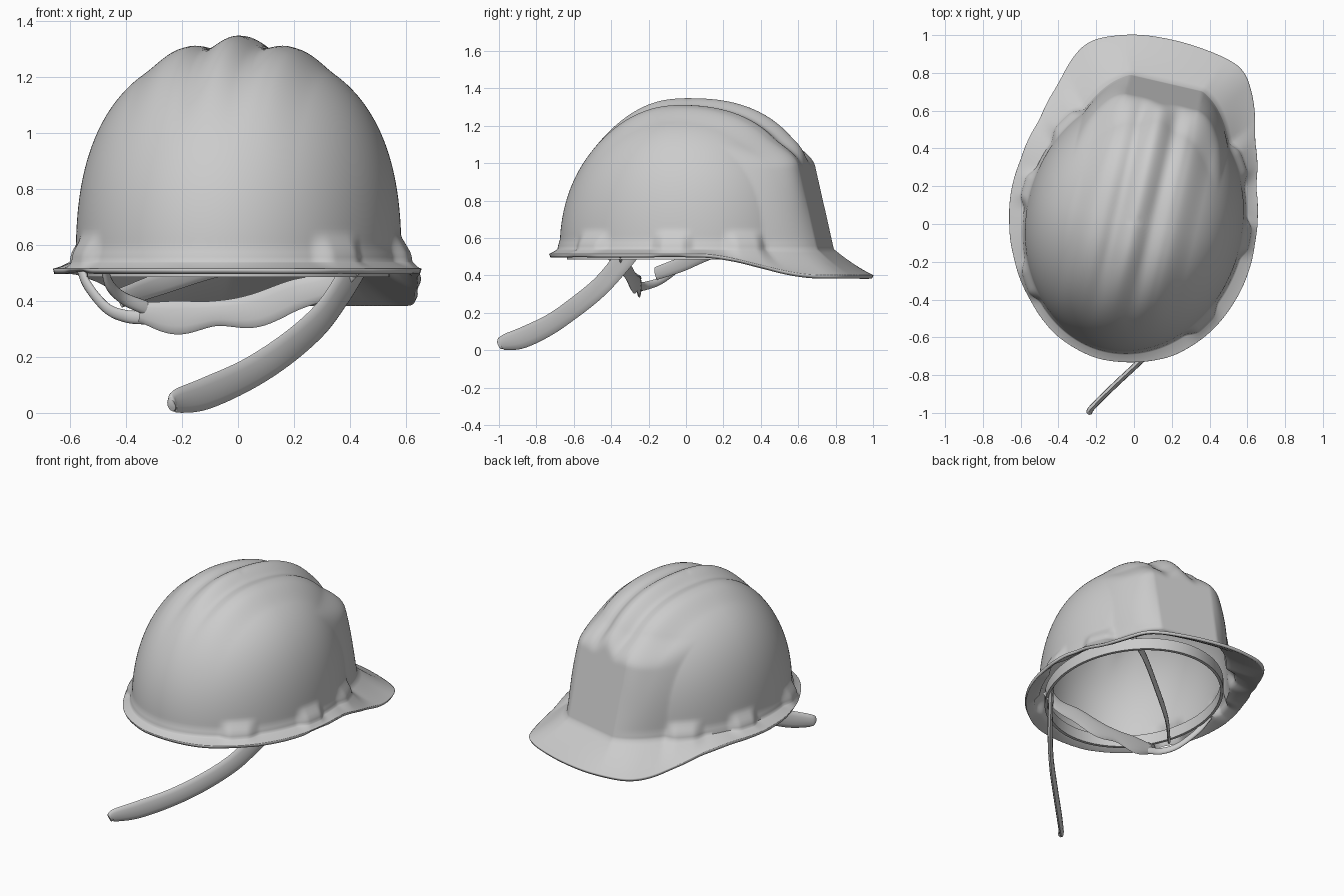
import bpy, math
from math import sin, cos, pi, radians
from mathutils import Vector

if "Cube" in bpy.data.objects:
    bpy.data.objects.remove(bpy.data.objects["Cube"])

YAW = radians(-13)          # helmet is turned slightly on its vertical axis
N = 360                     # points around the shell
A, B, Z0, ZTOP = 0.575, 0.69, 0.54, 1.297


def smooth(a, b, x):
    t = min(1, max(0, (x - a) / (b - a)))
    return t * t * (3 - 2 * t)


def world(u, v, z):
    return (u * cos(YAW) - v * sin(YAW), u * sin(YAW) + v * cos(YAW), z)


def add_object(name, verts, faces, angle=40):
    me = bpy.data.meshes.new(name)
    me.from_pydata(verts, [], faces)
    me.update()
    ob = bpy.data.objects.new(name, me)
    bpy.context.collection.objects.link(ob)
    bpy.ops.object.select_all(action='DESELECT')
    ob.select_set(True)
    bpy.context.view_layer.objects.active = ob
    bpy.ops.object.shade_smooth_by_angle(angle=radians(angle))
    return ob


def bridge(rings, n):
    return [(i * n + j, i * n + (j + 1) % n, (i + 1) * n + (j + 1) % n, (i + 1) * n + j)
            for i in range(rings - 1) for j in range(n)]


# Brim outline seen from above, turned into radius by angle
outline = [(.655, .05), (.645, .2), (.638, .45), (.625, .69), (.585, .81), (.52, .86),
           (.37, .925), (.2, .975), (0, 1.003), (-.18, .985), (-.25, .96), (-.31, .9),
           (-.4, .74), (-.5, .55), (-.6, .34), (-.645, .2), (-.66, .02), (-.635, -.18),
           (-.55, -.4), (-.41, -.59), (-.2, -.71), (-.03, -.732), (.2, -.7), (.4, -.575),
           (.52, -.43), (.6, -.27), (.64, -.1)]
polar = sorted(((math.atan2(y, x) - YAW) % (2 * pi), math.hypot(x, y)) for x, y in outline)
polar = [(polar[-1][0] - 2 * pi, polar[-1][1])] + polar + [(polar[0][0] + 2 * pi, polar[0][1])]


def raw_radius(a):
    a %= 2 * pi
    for (a0, r0), (a1, r1) in zip(polar, polar[1:]):
        if a0 <= a <= a1:
            return r0 + (r1 - r0) * (a - a0) / (a1 - a0)


def brim_radius(a):
    return sum(raw_radius(a + radians(k * 0.7)) for k in range(-4, 5)) / 9


# Dome surface with ribs, flat front panel and side slot bosses
def dome_point(a, s):
    r = 1 / math.sqrt((cos(a) / A) ** 2 + (sin(a) / B) ** 2)
    n = 2.5 - 0.4 * max(0, -sin(a)) ** 2
    k = (1 - s ** n) ** (1 / n)
    z = Z0 + (ZTOP - Z0) * s
    boss = 0
    for c in (42, 5, -42):
        for centre in (radians(c), pi - radians(c)):
            d = abs((a - centre + pi) % (2 * pi) - pi)
            boss = max(boss, 1 - smooth(radians(4), radians(12), d))
    r = r * k + 0.033 * boss * (1 - smooth(0.57, 0.65, z))
    # small fillet where the dome meets the brim
    r += 0.012 * (1 - smooth(Z0, Z0 + 0.06, z))
    u, v = r * cos(a), r * sin(a) + 0.01
    # three raised ribs running front to back, soft on the outer flanks
    w = abs(u)
    rib = 0.05 * (1 - smooth(0, 0.12, w))
    rib += 0.03 * (smooth(0.07, 0.175, w) if w < 0.19 else 1 - smooth(0.2, 0.33, w))
    rib *= smooth(-0.6, -0.1, v) * smooth(0.2, 0.6, s)
    nv = Vector((u / A ** 2, v / B ** 2, (z - Z0) / (ZTOP - Z0) ** 2)).normalized()
    # flat front panel with sloping flanks, fading into the ribs above
    m = (1 - min(1, max(0, (w - 0.195) / 0.2))) * (1 - smooth(0.97, 1.12, z)) if v > 0 else 0
    u, v, z = u + 0.2 * nv.x * rib, v + nv.y * rib, z + nv.z * rib
    gap = 0.765 - 0.235 * (z - 0.55) - v
    v += m * (gap if w < 0.195 else max(0, gap))
    return u, v, z


angles = [2 * pi * j / N for j in range(N)]
base = [dome_point(a, 0) for a in angles]
verts = []
for f in (1, .97, .85, .7, .5, .3, .12):
    for a, (bu, bv, bz) in zip(angles, base):
        R = brim_radius(a)
        ou, ov = R * cos(a), R * sin(a)
        oz = 0.515 - 0.115 * smooth(0.2, 0.85, ov)
        g = 0.75 * f + 0.25 * (1 - (1 - f) ** 2)
        verts.append(world(bu + (ou - bu) * f, bv + (ov - bv) * f, bz + (oz - bz) * g))
STEPS = 70
for i in range(STEPS):
    s = sin(pi / 2 * i / STEPS)
    verts += [world(*dome_point(a, s)) for a in angles]
rings = len(verts) // N
faces = bridge(rings, N)
verts.append(world(0, 0.01, ZTOP + 0.05))
faces += [((rings - 1) * N + j, (rings - 1) * N + (j + 1) % N, len(verts) - 1) for j in range(N)]
shell = add_object("helmet_shell", verts, faces, 60)
sol = shell.modifiers.new("thickness", 'SOLIDIFY')
sol.thickness, sol.offset = 0.02, -1

# Inner headband
verts = []
for k, z in ((.93, .485), (.93, .56), (.90, .56), (.90, .485), (.93, .485)):
    verts += [world(A * k * cos(2 * pi * j / 96), B * k * sin(2 * pi * j / 96), z) for j in range(96)]
add_object("headband", verts, bridge(5, 96))


# Straps: flat rounded bands swept along a smooth path (x, y, z, width)
def strap(name, path, thick=0.024, seg=8, n=12):
    P = [Vector(p) for p in path]
    P = [2 * P[0] - P[1]] + P + [2 * P[-1] - P[-2]]
    pts = []
    for i in range(1, len(P) - 2):
        p0, p1, p2, p3 = P[i - 1:i + 3]
        for q in range(seg + (i == len(P) - 3)):
            t = q / seg
            pts.append(0.5 * (2 * p1 + (p2 - p0) * t + (2 * p0 - 5 * p1 + 4 * p2 - p3) * t * t
                              + (3 * p1 - p0 - 3 * p2 + p3) * t ** 3))
    verts = []
    for i, p in enumerate(pts):
        t = (pts[min(i + 1, len(pts) - 1)] - pts[max(i - 1, 0)]).to_3d().normalized()
        side = t.cross(Vector((0, 0, 1))).normalized()
        wide = side.cross(t)
        for j in range(n):
            a = 2 * pi * j / n
            verts.append(p.to_3d() + side * sin(a) * thick / 2 + wide * cos(a) * p.w / 2)
    m = len(verts)
    faces = bridge(len(pts), n) + [tuple(range(n))[::-1], tuple(range(m - n, m))]
    add_object(name, verts, faces, 60)


strap("hanging_chin_strap", [(-.238, -.998, .028, .05), (-.22, -.97, .042, .085), (-.12, -.87, .068, .115),
                             (.03, -.73, .135, .115), (.17, -.6, .225, .115), (.29, -.47, .33, .115),
                             (.37, -.37, .44, .12), (.43, -.29, .55, .14)], 0.032)
strap("cross_strap", [(-.35, -.25, .36, .07), (-.22, -.25, .34, .12), (-.08, -.26, .355, .09),
                      (.06, -.28, .365, .12), (.2, -.31, .42, .11), (.33, -.34, .46, .09), (.42, -.35, .54, .08)])
strap("strap_leg_front", [(-.48, -.42, .54, .05), (-.46, -.37, .46, .045), (-.41, -.3, .41, .045),
                          (-.33, -.25, .375, .05)])
strap("strap_leg_rear", [(-.57, .05, .54, .05), (-.54, -.02, .46, .04), (-.47, -.13, .375, .04),
                         (-.4, -.21, .345, .045), (-.32, -.25, .34, .05)])
strap("inner_strap", [(-.42, -.16, .41, .07), (-.28, -.02, .46, .08), (-.05, .15, .53, .08),
                      (.2, .34, .56, .08), (.38, .46, .56, .07)], 0.02)
